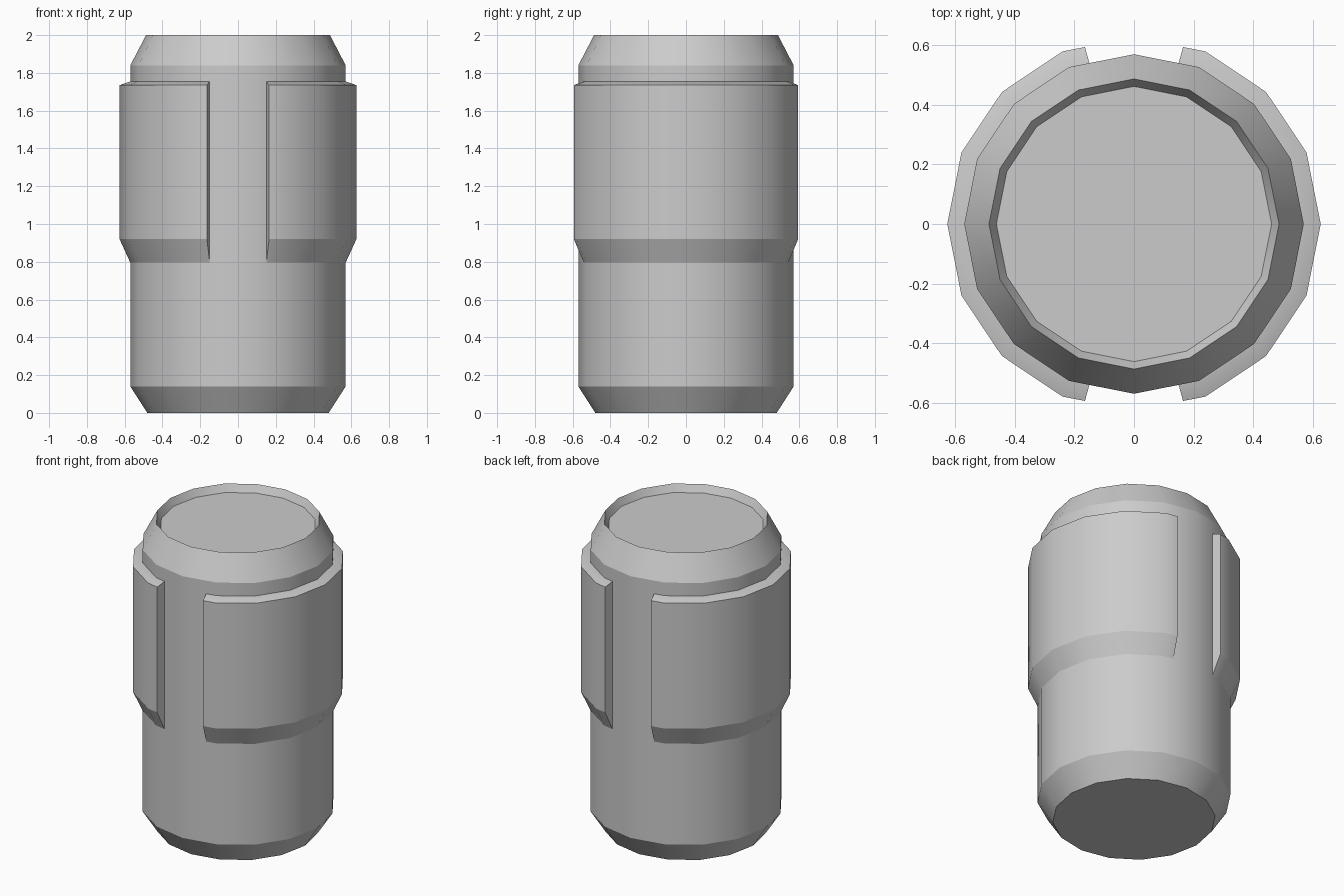
import bpy, bmesh
from math import sin, cos, radians

if "Cube" in bpy.data.objects:
    bpy.data.objects.remove(bpy.data.objects["Cube"])

SIDES = 16
STEP = 360 / SIDES


def ring_radius(r, deg):
    """Distance to the edge of a 16-gon of radius r in a given direction."""
    off = deg % STEP - STEP / 2
    return r * cos(radians(STEP / 2)) / cos(radians(off))


def sweep(name, profile, angles, closed):
    """Sweep an (r, z) profile around z; closed = full turn, else capped arc."""
    bm = bmesh.new()
    rows = []
    for a in angles:
        t = radians(a)
        rows.append([bm.verts.new((ring_radius(r, a) * cos(t), ring_radius(r, a) * sin(t), z))
                     for r, z in profile])
    n, m = len(rows), len(profile)
    for i in range(n if closed else n - 1):
        a, b = rows[i], rows[(i + 1) % n]
        for j in range(m - 1 if closed else m):
            k = (j + 1) % m
            bm.faces.new((a[j], b[j], b[k], a[k]))
    if closed:
        bm.faces.new([row[0] for row in rows])
        bm.faces.new([row[-1] for row in rows])
    else:
        bm.faces.new(rows[0])
        bm.faces.new(rows[-1])
    bmesh.ops.recalc_face_normals(bm, faces=bm.faces)
    mesh = bpy.data.meshes.new(name)
    bm.to_mesh(mesh)
    bm.free()
    obj = bpy.data.objects.new(name, mesh)
    bpy.context.collection.objects.link(obj)
    bpy.ops.object.select_all(action='DESELECT')
    obj.select_set(True)
    bpy.context.view_layer.objects.active = obj
    bpy.ops.object.shade_smooth_by_angle(angle=radians(23.5))
    return obj


# Canister body: chamfered ends and a shallow recess in the top
sweep("canister_body",
      [(0.48, 0), (0.57, 0.14), (0.57, 1.84), (0.487, 2.0), (0.462, 1.953)],
      [i * STEP for i in range(SIDES)], True)

# Two side panels wrapped around the body, with gaps at front and back
panel = [(0.55, 0.795), (0.57, 0.795), (0.627, 0.92),
         (0.627, 1.735), (0.57, 1.755), (0.55, 1.755)]
arc = [-74.5] + [i * STEP for i in range(-3, 4)] + [74.5]
for name, turn in (("right_panel", 0), ("left_panel", 180)):
    sweep(name, panel, [a + turn for a in arc], False)
